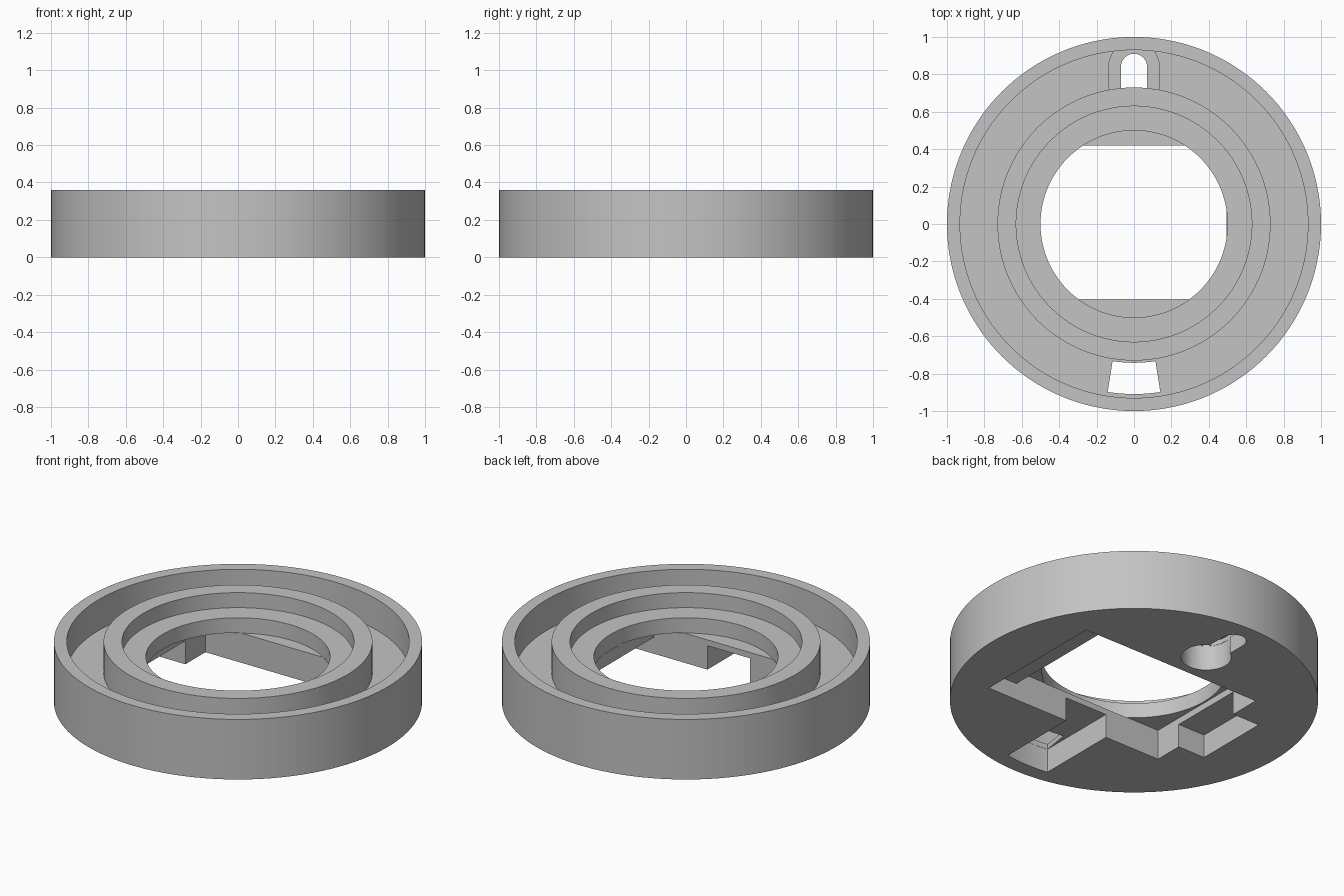
import bpy, bmesh, math
from math import sin, cos, radians

if "Cube" in bpy.data.objects:
    bpy.data.objects.remove(bpy.data.objects["Cube"])

grey = bpy.data.materials.new("plain_grey")
grey.use_nodes = True
colour = (0.55, 0.55, 0.55, 1)
grey.diffuse_color = colour
grey.node_tree.nodes["Principled BSDF"].inputs["Base Color"].default_value = colour


def add_object(name, bm):
    bmesh.ops.recalc_face_normals(bm, faces=bm.faces)
    mesh = bpy.data.meshes.new(name)
    bm.to_mesh(mesh)
    bm.free()
    mesh.materials.append(grey)
    obj = bpy.data.objects.new(name, mesh)
    bpy.context.collection.objects.link(obj)
    return obj


def lathe(name, profile, steps=144):
    bm = bmesh.new()
    verts = [bm.verts.new((r, 0, z)) for r, z in profile]
    edges = [bm.edges.new(pair) for pair in zip(verts, verts[1:])]
    bmesh.ops.spin(bm, geom=verts + edges, cent=(0, 0, 0), axis=(0, 0, 1),
                   angle=2 * math.pi, steps=steps, use_merge=True)
    bmesh.ops.remove_doubles(bm, verts=bm.verts, dist=0.0001)
    return add_object(name, bm)


def prism(name, outline, z0, z1):
    bm = bmesh.new()
    face = bm.faces.new([bm.verts.new((x, y, z0)) for x, y in outline])
    top = bmesh.ops.extrude_face_region(bm, geom=[face])["geom"]
    bmesh.ops.translate(bm, vec=(0, 0, z1 - z0),
                        verts=[v for v in top if isinstance(v, bmesh.types.BMVert)])
    return add_object(name, bm)


def arc(r, a0, a1, cy=0, steps=24):
    angles = [radians(a0 + (a1 - a0) * i / steps) for i in range(steps + 1)]
    return [(r * cos(a), cy + r * sin(a)) for a in angles]


def rect(x0, x1, y0, y1):
    return [(x0, y0), (x1, y0), (x1, y1), (x0, y1)]


def slot(r, y0, y1):
    return [(-r, y0), (r, y0)] + arc(r, 0, 180, y1)


# Turned body: rim, deep groove, raised inner ring and recessed ledge
body = lathe("ring_base", [
    (0, 0), (1, 0), (1, 0.36), (0.93, 0.36), (0.93, 0.175), (0.73, 0.175),
    (0.73, 0.36), (0.63, 0.36), (0.63, 0.27), (0.5, 0.27), (0.5, 0.178), (0, 0.178)])

half = 8.9  # half angle of the cable opening, in degrees
low = -0.1
cuts = [
    # Stepped pocket in the underside
    prism("main_pocket", rect(-0.51, 0.495, -0.405, 0.42), low, 0.18),
    prism("shelf_pocket", rect(0.4, 0.69, -0.404, 0.419), low, 0.1),
    prism("side_pocket", rect(-0.69, -0.4, -0.23, 0.23), low, 0.14),
    # Cable channel and its opening into the groove
    prism("cable_channel", [(0.141, -0.3), (-0.141, -0.3)]
          + arc(0.91, 270 - half, 270 + half), low, 0.143),
    prism("cable_opening", arc(0.909, 270 - half, 270 + half)
          + arc(0.742, 270 + half, 270 - half), 0.12, 0.25),
    # Keyhole: round entry, narrow slot, wide pocket behind it
    prism("keyhole_entry", arc(0.137, 0, 352.5, 0.61, 47), low, 0.15),
    prism("keyhole_slot", slot(0.07, 0.61, 0.84), low, 0.15),
    prism("keyhole_pocket", arc(0.135, 180, 360, 0.61) + arc(0.135, 0, 180, 0.84),
          0.1, 0.177),
]

bpy.ops.object.select_all(action="DESELECT")
bpy.context.view_layer.objects.active = body
body.select_set(True)
for cutter in cuts:
    cutter.hide_render = True
    mod = body.modifiers.new(cutter.name, "BOOLEAN")
    mod.operation = "DIFFERENCE"
    mod.solver = "EXACT"
    mod.object = cutter
    bpy.ops.object.modifier_apply(modifier=mod.name)
    bpy.data.objects.remove(cutter)

bpy.ops.object.shade_smooth_by_angle(angle=radians(30))
